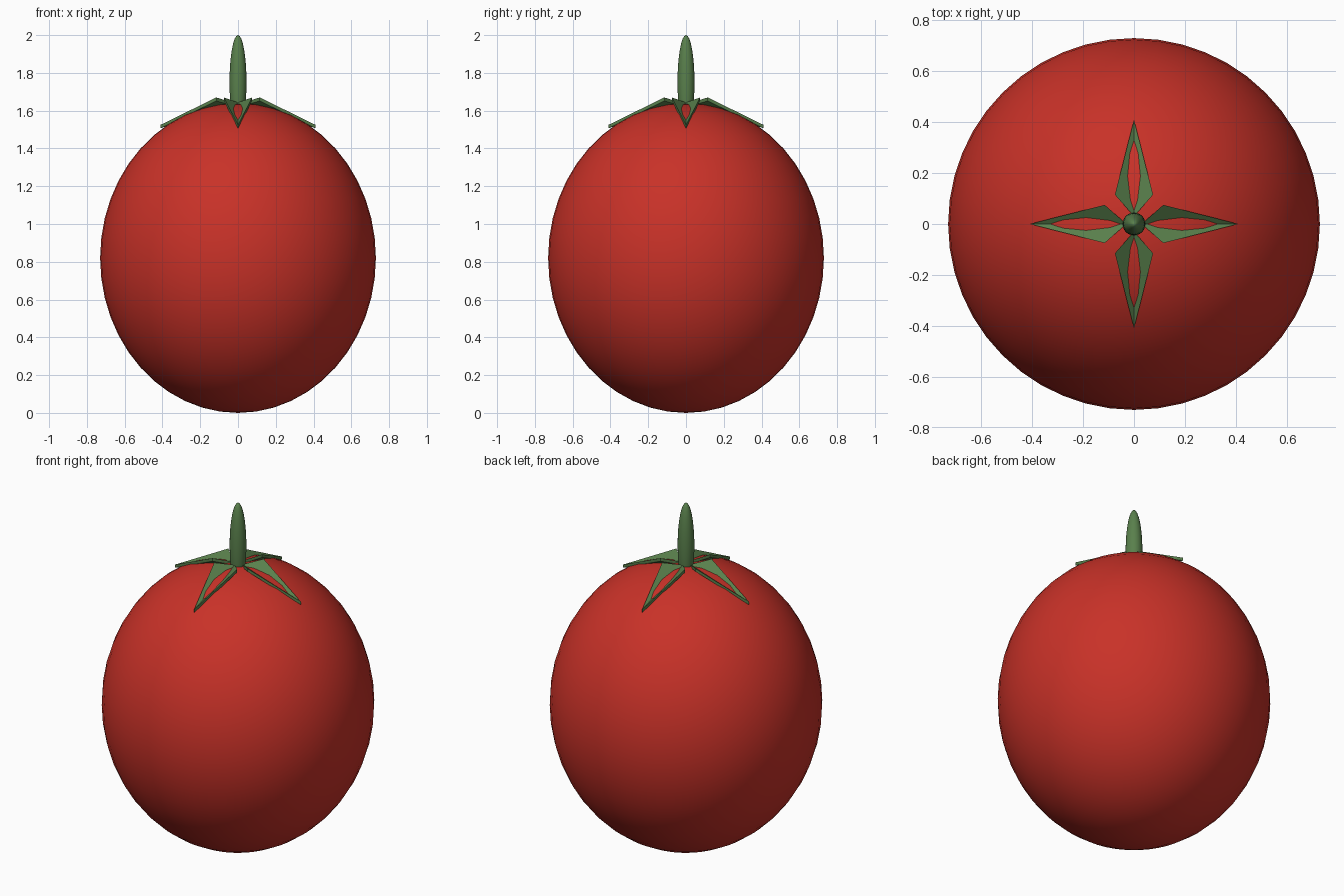
import bpy, math
from mathutils import Matrix

if "Cube" in bpy.data.objects:
    bpy.data.objects.remove(bpy.data.objects["Cube"])


def material(name, rgb):
    m = bpy.data.materials.new(name)
    m.diffuse_color = (*rgb, 1)
    m.use_nodes = True
    m.node_tree.nodes["Principled BSDF"].inputs["Base Color"].default_value = m.diffuse_color
    return m


RED = material("ripe_red", (0.58, 0.031, 0.021))
GREEN = material("leaf_green", (0.10, 0.215, 0.072))


def ellipsoid(name, z, r, h, seg, rings, mat):
    bpy.ops.mesh.primitive_uv_sphere_add(segments=seg, ring_count=rings, radius=1)
    o = bpy.context.object
    o.name = name
    o.data.transform(Matrix.Translation((0, 0, z)) @ Matrix.Diagonal((r, r, h, 1)))
    o.data.materials.append(mat)
    bpy.ops.object.shade_smooth()
    return o


# Fruit body and stem
ellipsoid("fruit_body", 0.82, 0.73, 0.82, 48, 24, RED)
ellipsoid("stem", 1.75, 0.045, 0.25, 24, 16, GREEN)


# Four folded kite-shaped leaves: base, two raised corners, tip
def leaf(index):
    top = [(0.03, 0, 1.643), (0.115, -0.075, 1.67), (0.41, 0, 1.525), (0.115, 0.075, 1.67)]
    verts = top + [(x, y, z - 0.018) for x, y, z in top]
    faces = [(0, 1, 2), (0, 2, 3), (4, 6, 5), (4, 7, 6)]
    for i in range(4):
        j = (i + 1) % 4
        faces.append((j, i, i + 4, j + 4))
    me = bpy.data.meshes.new("leaf_%d" % index)
    me.from_pydata(verts, [], faces)
    me.transform(Matrix.Rotation(index * math.pi / 2, 4, 'Z'))
    me.materials.append(GREEN)
    o = bpy.data.objects.new("leaf_%d" % index, me)
    bpy.context.collection.objects.link(o)


for i in range(4):
    leaf(i)
